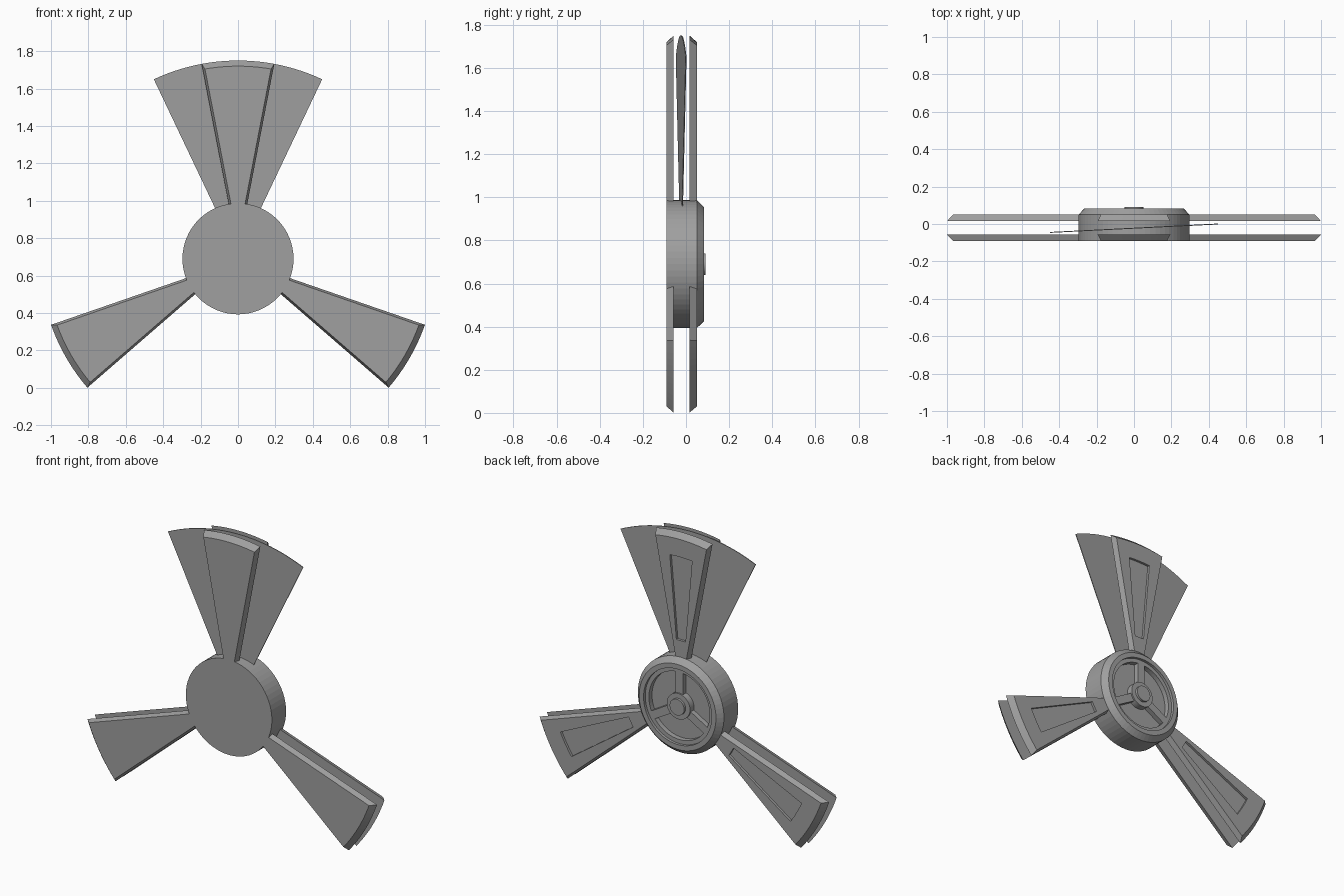
import bpy, bmesh, math
from mathutils import Matrix, Vector

cube = bpy.data.objects.get("Cube")
if cube:
    bpy.data.objects.remove(cube)

CENTRE = Vector((0, 0, 0.69))
TIP = 1.06

grey = bpy.data.materials.new("mid grey")
grey.use_nodes = True
grey.diffuse_color = (0.35, 0.35, 0.35, 1)
grey.node_tree.nodes["Principled BSDF"].inputs["Base Color"].default_value = (0.35, 0.35, 0.35, 1)


def finish(name, bm, angle=0):
    """Turn the mesh about the hub axis, move it to the hub centre and link it."""
    bmesh.ops.recalc_face_normals(bm, faces=bm.faces)
    bm.transform(Matrix.Translation(CENTRE) @ Matrix.Rotation(math.radians(angle), 4, 'Y'))
    mesh = bpy.data.meshes.new(name)
    bm.to_mesh(mesh)
    bm.free()
    mesh.materials.append(grey)
    obj = bpy.data.objects.new(name, mesh)
    bpy.context.collection.objects.link(obj)
    return obj


def sector(h0, r0, h1, r1, y, tilt=0, steps=12):
    """Wedge outline: straight inner end, arc at the outer end."""
    half = math.asin(h1 / r1)
    pts = [(-h0, r0), (h0, r0)]
    for i in range(steps + 1):
        t = half * (1 - 2 * i / steps)
        pts.append((r1 * math.sin(t), r1 * math.cos(t)))
    return [(u, y + tilt * u, r) for u, r in pts]


def loft(name, loops, angle=0):
    bm = bmesh.new()
    rings = [[bm.verts.new(p) for p in loop] for loop in loops]
    n = len(rings[0])
    for a, b in zip(rings, rings[1:]):
        for i in range(n):
            j = (i + 1) % n
            bm.faces.new((a[i], a[j], b[j], b[i]))
    bm.faces.new(rings[0])
    bm.faces.new(rings[-1])
    return finish(name, bm, angle)


def width(r):
    return 0.193 * r - 0.007


def arm_outline(y, inset=0, r1=TIP):
    return sector(width(0.289) - inset, 0.289, width(r1 * 0.983) - inset, r1, y)


def recess_outline(y):
    return sector(0.45 * width(0.4), 0.4, 0.45 * width(0.92), 0.92, y)


# Paired arm plates, bevelled outward, the rear ones with a sunken panel
for label, angle in (("top", 0), ("left", 120), ("right", 240)):
    loft(label + "_front_plate",
         [arm_outline(-0.057), arm_outline(-0.09, 0.012, TIP - 0.03)], angle)
    loft(label + "_rear_plate",
         [arm_outline(0.016), arm_outline(0.05, 0.012, TIP - 0.03),
          recess_outline(0.05), recess_outline(0.035)], angle)

# Thin tilted fan sheet between the top plates
loft("fan_sheet", [sector(0.115, 0.255, 0.45, TIP, y, 0.05, 24) for y in (-0.025, -0.020)])

# Hub turned from a profile of radius and depth
profile = [(0, -0.09), (0.297, -0.09), (0.297, 0.05), (0.265, 0.083), (0.235, 0.083),
           (0.235, 0.066), (0.21, 0.066), (0.21, 0.035), (0.08, 0.035), (0.08, 0.075),
           (0.05, 0.075), (0.05, 0.09), (0, 0.09)]
bm = bmesh.new()
verts = [bm.verts.new((r, y, 0)) for r, y in profile]
edges = [bm.edges.new(pair) for pair in zip(verts, verts[1:])]
bmesh.ops.spin(bm, geom=verts + edges, cent=(0, 0, 0), axis=(0, 1, 0),
               angle=math.tau, steps=64, use_merge=True)
bmesh.ops.remove_doubles(bm, verts=bm.verts, dist=0.0001)
finish("hub", bm)

# Spokes across the hub dish
for label, angle in (("top", 0), ("left", 120), ("right", 240)):
    bm = bmesh.new()
    bmesh.ops.create_cube(bm, size=1)
    bm.transform(Matrix.Translation((0, 0.048, 0.143)) @ Matrix.Diagonal((0.05, 0.036, 0.145, 1)))
    finish(label + "_spoke", bm, angle)
